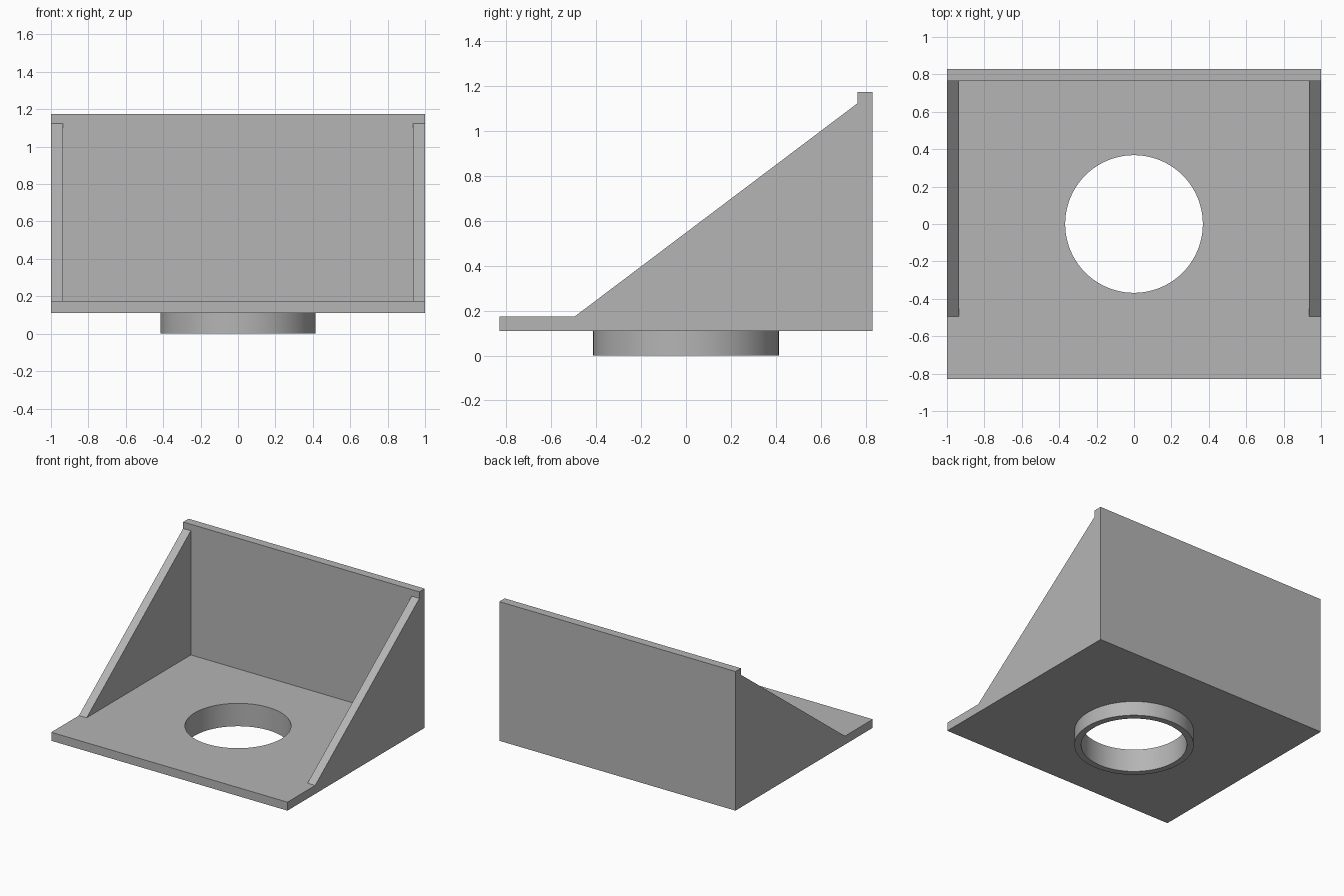
import bpy, bmesh
from mathutils import Vector

if "Cube" in bpy.data.objects:
    bpy.data.objects.remove(bpy.data.objects["Cube"])

grey = bpy.data.materials.new("plain grey")
grey.diffuse_color = (0.46, 0.46, 0.46, 1)
grey.use_nodes = True
grey.node_tree.nodes["Principled BSDF"].inputs["Base Color"].default_value = grey.diffuse_color


def add_object(name, bm):
    bmesh.ops.recalc_face_normals(bm, faces=bm.faces)
    mesh = bpy.data.meshes.new(name)
    bm.to_mesh(mesh)
    bm.free()
    mesh.materials.append(grey)
    obj = bpy.data.objects.new(name, mesh)
    bpy.context.collection.objects.link(obj)
    return obj


def side_prism(name, profile, x0, x1):
    """Extrude a (y, z) profile from x0 to x1."""
    bm = bmesh.new()
    face = bm.faces.new([bm.verts.new((x0, y, z)) for y, z in profile])
    ext = bmesh.ops.extrude_face_region(bm, geom=[face])
    verts = [v for v in ext["geom"] if isinstance(v, bmesh.types.BMVert)]
    bmesh.ops.translate(bm, verts=verts, vec=Vector((x1 - x0, 0, 0)))
    return add_object(name, bm)


def cylinder(name, radius, z0, z1):
    bm = bmesh.new()
    bmesh.ops.create_cone(bm, cap_ends=True, segments=96, radius1=radius,
                          radius2=radius, depth=z1 - z0)
    bmesh.ops.translate(bm, verts=bm.verts, vec=(0, 0, (z0 + z1) / 2))
    return add_object(name, bm)


def combine(target, tool, operation):
    mod = target.modifiers.new(operation.lower(), "BOOLEAN")
    mod.object, mod.operation, mod.solver = tool, operation, "EXACT"
    bpy.context.view_layer.objects.active = target
    bpy.ops.object.modifier_apply(modifier=mod.name)
    bpy.data.objects.remove(tool)


# Floor plate and back wall share one L-shaped profile
Y, T, FLOOR, TOP = 0.83, 0.065, 0.11, 1.175
bracket = side_prism("bracket", [(-Y, FLOOR), (Y, FLOOR), (Y, TOP), (Y - T, TOP),
                                 (Y - T, FLOOR + T), (-Y, FLOOR + T)], -1, 1)

# Triangular side gussets
for x0, x1 in ((-1, -1 + T), (1 - T, 1)):
    gusset = side_prism("gusset", [(-0.495, FLOOR + T), (Y - T, FLOOR + T),
                                   (Y - T, 1.125)], x0, x1)
    combine(bracket, gusset, "UNION")

# Collar under the floor, then the round hole through both
combine(bracket, cylinder("collar", 0.415, 0, FLOOR + T / 2), "UNION")
combine(bracket, cylinder("bore", 0.368, -0.1, 0.4), "DIFFERENCE")

bpy.ops.object.select_all(action="DESELECT")
bracket.select_set(True)
bpy.context.view_layer.objects.active = bracket
bpy.ops.object.shade_smooth_by_angle(angle=0.52)
